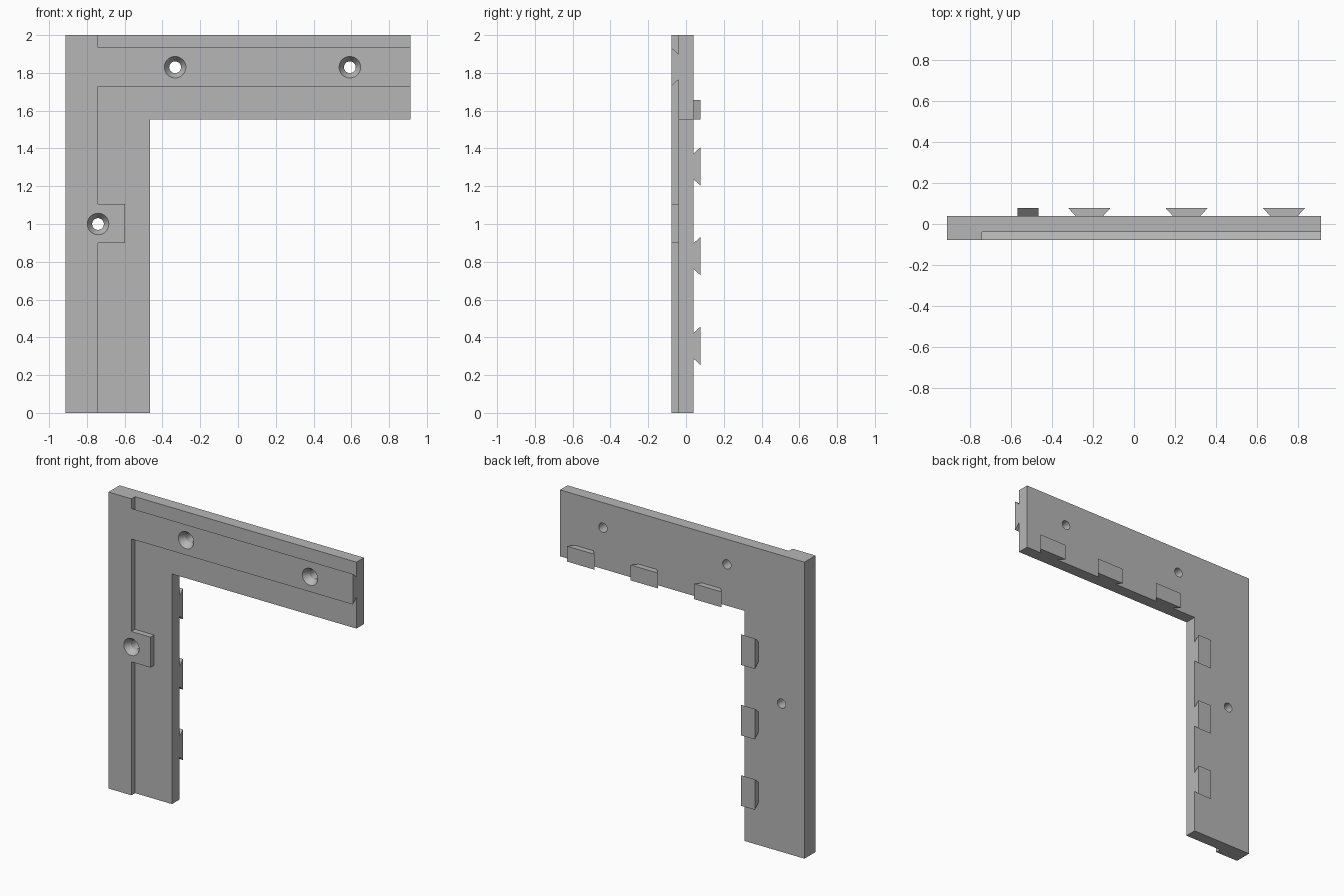
import bpy, bmesh, math
from mathutils import Matrix

cube = bpy.data.objects.get("Cube")
if cube:
    bpy.data.objects.remove(cube, do_unlink=True)

# Key planes
LEFT, RIGHT, TOP = -0.912, 0.912, 2.0
INNER_X, INNER_Z, STEP_X = -0.465, 1.552, -0.741
FACE, FRONT, BACK, LUG = -0.078, -0.04, 0.04, 0.078
EMBED = 0.02      # hidden overlap of joined parts
FLARE = 0.035     # undercut of the dovetails

grey = bpy.data.materials.new("plain grey")
grey.use_nodes = True
colour = (0.47, 0.47, 0.47, 1)
grey.diffuse_color = colour
grey.node_tree.nodes["Principled BSDF"].inputs["Base Color"].default_value = colour


def finish(name, bm):
    bmesh.ops.recalc_face_normals(bm, faces=bm.faces)
    mesh = bpy.data.meshes.new(name)
    bm.to_mesh(mesh)
    bm.free()
    mesh.materials.append(grey)
    obj = bpy.data.objects.new(name, mesh)
    bpy.context.collection.objects.link(obj)
    return obj


def prism(name, profile, place, lo, hi):
    """Extrude a 2D profile; place(a, b, t) gives the 3D point."""
    bm = bmesh.new()
    ends = [[bm.verts.new(place(a, b, t)) for a, b in profile] for t in (lo, hi)]
    bm.faces.new(ends[0])
    bm.faces.new(ends[1])
    n = len(profile)
    for i in range(n):
        j = (i + 1) % n
        bm.faces.new((ends[0][i], ends[0][j], ends[1][j], ends[1][i]))
    return finish(name, bm)


def along_x(a, y, t):
    return (t, y, a)


def along_y(x, z, t):
    return (x, t, z)


def along_z(a, y, t):
    return (a, y, t)


def rect(a0, a1, b0, b1):
    return [(a0, b0), (a1, b0), (a1, b1), (a0, b1)]


def dovetail(mid, half, root, base, face):
    """Profile that is widest at its outer face."""
    w = half - FLARE
    return [(mid - w, root), (mid - w, base), (mid - half, face),
            (mid + half, face), (mid + half - FLARE, base), (mid + w, root)]


def combine(target, other, operation):
    mod = target.modifiers.new(operation.lower(), 'BOOLEAN')
    mod.operation, mod.object, mod.solver = operation, other, 'EXACT'
    bpy.context.view_layer.objects.active = target
    bpy.ops.object.modifier_apply(modifier=mod.name)
    bpy.data.objects.remove(other, do_unlink=True)


# L-shaped back plate
bracket = prism("corner_bracket",
                [(LEFT, 0), (INNER_X, 0), (INNER_X, INNER_Z),
                 (RIGHT, INNER_Z), (RIGHT, TOP), (LEFT, TOP)],
                along_y, FRONT, BACK)

# Raised outer strip, screw tab and dovetail rail on the front
parts = [
    prism("outer_strip", rect(LEFT, STEP_X, 0, TOP), along_y, FACE, FRONT + EMBED),
    prism("screw_tab", rect(STEP_X - 0.08, -0.598, 0.9, 1.105), along_y, FACE, FRONT + EMBED),
    prism("dovetail_rail", dovetail(1.832, 0.103, FRONT + EMBED, FRONT, FACE),
          along_x, STEP_X - 0.06, RIGHT),
]

# Dovetail lugs along both inner edges of the back
for i in range(3):
    shift = 0.475 * i
    parts.append(prism("upright_lug", dovetail(0.355 + shift, 0.103, BACK - EMBED, BACK, LUG),
                       along_x, INNER_X - 0.104, INNER_X))
    parts.append(prism("arm_lug", dovetail(-0.218 + shift, 0.103, BACK - EMBED, BACK, LUG),
                       along_z, INNER_Z, INNER_Z + 0.104))
for part in parts:
    combine(bracket, part, 'UNION')

# Countersunk screw holes: one revolved cutter each
SINK, BORE, DEPTH = 0.057, 0.031, 0.04
for x, z in ((-0.333, 1.83), (0.592, 1.83), (STEP_X, 1.0)):
    rings = [(SINK, FACE - 0.05), (SINK, FACE), (BORE, FACE + DEPTH), (BORE, 0.2)]
    bm = bmesh.new()
    loops = []
    for r, y in rings:
        matrix = Matrix.Translation((x, y, z)) @ Matrix.Rotation(math.pi / 2, 4, 'X')
        loops.append(bmesh.ops.create_circle(bm, segments=48, radius=r, matrix=matrix)["verts"])
    for a, b in zip(loops, loops[1:]):
        for i in range(48):
            j = (i + 1) % 48
            bm.faces.new((a[i], a[j], b[j], b[i]))
    bm.faces.new(loops[0])
    bm.faces.new(loops[-1])
    cutter = finish("hole_cutter", bm)
    cutter.hide_render = True
    combine(bracket, cutter, 'DIFFERENCE')

# Smooth hole walls, crisp edges elsewhere
bpy.ops.object.select_all(action='DESELECT')
bracket.select_set(True)
bpy.context.view_layer.objects.active = bracket
bpy.ops.object.shade_smooth_by_angle(angle=math.radians(25))
